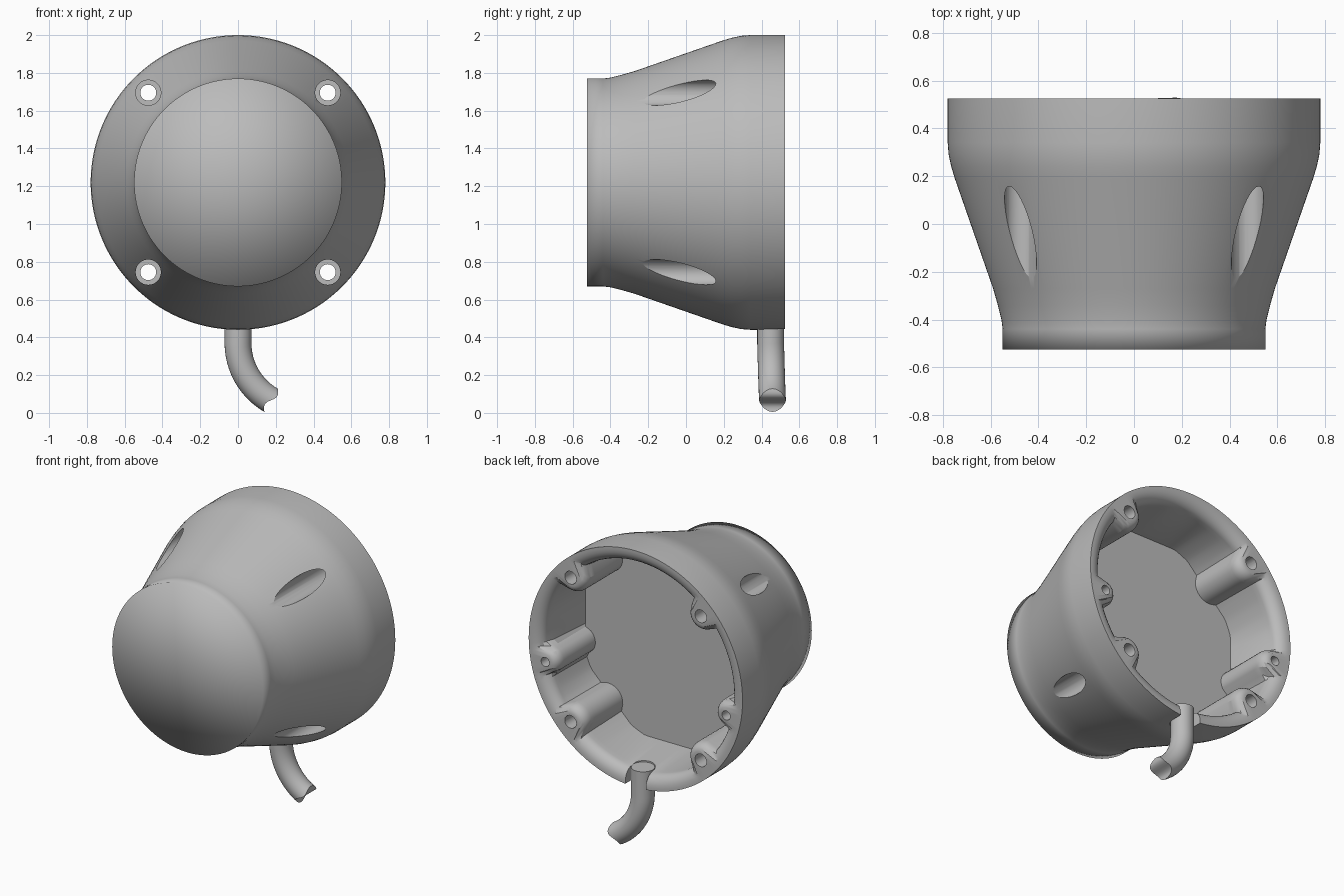
import bpy, bmesh, math
from mathutils import Vector, Matrix

if "Cube" in bpy.data.objects:
    bpy.data.objects.remove(bpy.data.objects["Cube"])

ZC = 1.22          # height of the housing axis
SEG = 192
BACK = 0.525
FLOOR = 0.13       # depth position of the cavity floor
HOLE = 0.475       # screw offset in x and z
SCREWS = [(sx * HOLE, sz * HOLE) for sx in (1, -1) for sz in (1, -1)]
SIDE_PINS = [(0.66, -0.13), (-0.66, -0.13)]

grey = bpy.data.materials.new("plain grey")
grey.use_nodes = True
grey.diffuse_color = (0.5, 0.5, 0.5, 1)
grey.node_tree.nodes["Principled BSDF"].inputs["Base Color"].default_value = (0.5, 0.5, 0.5, 1)


def add_object(name, bm):
    bmesh.ops.recalc_face_normals(bm, faces=bm.faces)
    mesh = bpy.data.meshes.new(name)
    bm.to_mesh(mesh)
    bm.free()
    mesh.materials.append(grey)
    obj = bpy.data.objects.new(name, mesh)
    bpy.context.collection.objects.link(obj)
    return obj


def smooth(obj, degrees):
    bpy.ops.object.select_all(action='DESELECT')
    obj.select_set(True)
    bpy.context.view_layer.objects.active = obj
    bpy.ops.object.shade_smooth_by_angle(angle=math.radians(degrees))


def boss_radius(theta, limit, shrink=0.0):
    """Inner wall radius where the screw bosses stand proud of the wall."""
    r = limit
    for (x, z), size in [(p, 0.105) for p in SCREWS] + [(p, 0.09) for p in SIDE_PINS]:
        dist = math.hypot(x, z)
        d = theta - math.atan2(z, x)
        inside = (size - shrink) ** 2 - (dist * math.sin(d)) ** 2
        if math.cos(d) > 0 and inside > 0:
            r = min(r, dist * math.cos(d) - math.sqrt(inside))
    return r


def flat_wall(theta, radius, apothem):
    """Eight flat walls facing the axis."""
    step = math.pi / 4
    offset = (theta + step / 2) % step - step / 2
    return min(radius, apothem / math.cos(offset))


# Housing: lathed shell, flat front, cavity with flat walls and bosses behind
shell = [(0.55, -BACK), (0.55, -0.44), (0.555, -0.40), (0.57, -0.34), (0.59, -0.27),
         (0.75, 0.19), (0.765, 0.24), (0.776, 0.29), (0.78, 0.34), (0.78, BACK)]
rings = [(y, lambda t, r=r: r) for r, y in shell]
# Rounded lip that swells around the bosses
for k in range(7):
    a = math.pi / 2 * k / 6
    out = 1 - math.sin(a)
    rings.append((0.455 + 0.07 * math.cos(a),
                  lambda t, o=out: boss_radius(t, 0.685 + 0.08 * o, 0.05 * o)))
# Cavity walls narrowing to the floor
rings += [(0.42, lambda t: boss_radius(t, flat_wall(t, 0.685, 0.67))),
          (FLOOR, lambda t: boss_radius(t, flat_wall(t, 0.675, 0.643)))]
bm = bmesh.new()
loops = []
for y, radius in rings:
    loop = []
    for i in range(SEG):
        t = math.tau * i / SEG
        r = radius(t)
        loop.append(bm.verts.new((r * math.cos(t), y, ZC + r * math.sin(t))))
    loops.append(loop)
for a, b in zip(loops, loops[1:]):
    for i in range(SEG):
        j = (i + 1) % SEG
        bm.faces.new((a[i], a[j], b[j], b[i]))
for loop, y in ((loops[0], -BACK), (loops[-1], FLOOR)):
    hub = bm.verts.new((0, y, ZC))
    for i in range(SEG):
        bm.faces.new((loop[i], loop[(i + 1) % SEG], hub))
housing = add_object("housing", bm)


def cut(target, bm):
    tool = add_object("cutter", bm)
    tool.hide_render = True
    mod = target.modifiers.new("cut", 'BOOLEAN')
    mod.operation = 'DIFFERENCE'
    mod.solver = 'EXACT'
    mod.object = tool
    bpy.context.view_layer.objects.active = target
    bpy.ops.object.modifier_apply(modifier=mod.name)
    bpy.data.objects.remove(tool)


def cut_cylinder(x, z, radius, y0, y1):
    bm = bmesh.new()
    place = Matrix.Translation((x, (y0 + y1) / 2, ZC + z)) @ Matrix.Rotation(math.pi / 2, 4, 'X')
    bmesh.ops.create_cone(bm, cap_ends=True, segments=32, radius1=radius, radius2=radius,
                          depth=y1 - y0, matrix=place)
    cut(housing, bm)


# Screw recesses and through holes, blind pin holes at the sides
for x, z in SCREWS:
    cut_cylinder(x, z, 0.067, -0.7, 0.32)
    cut_cylinder(x, z, 0.042, 0.2, 0.7)
for x, z in SIDE_PINS:
    cut_cylinder(x, z, 0.03, 0.3, 0.7)

# Open slot in the rim for the cable
bm = bmesh.new()
bmesh.ops.create_cone(bm, cap_ends=True, segments=32, radius1=0.076, radius2=0.076, depth=0.3,
                      matrix=Matrix.Translation((0, 0.452, 0.47)))
cut(housing, bm)
bm = bmesh.new()
bmesh.ops.create_cube(bm, size=1, matrix=Matrix.Translation((0, 0.55, 0.47))
                      @ Matrix.Diagonal((0.151, 0.196, 0.3, 1)))
cut(housing, bm)
smooth(housing, 24)
# Soft shading across the front rim
for edge in housing.data.edges:
    if all(housing.data.vertices[v].co.y < -BACK + 0.001 for v in edge.vertices):
        edge.use_edge_sharp = False

# Cable: straight drop, then a bend towards +x, with a wavy cut end
BEND, RAD, SIDES = 0.35, 0.071, 32
path = [(Vector((0, 0.448, 0.545)), 0.0)]
for i in range(17):
    a = math.radians(60) * i / 16
    path.append((Vector((BEND * (1 - math.cos(a)), 0.448 + 0.01 * i / 16,
                         0.37 - BEND * math.sin(a))), a))
bm = bmesh.new()
loops = []
for n, (p, a) in enumerate(path):
    across = Vector((math.cos(a), 0, math.sin(a)))
    along = Vector((math.sin(a), 0, -math.cos(a)))
    loop = []
    for i in range(SIDES):
        t = math.tau * i / SIDES
        wave = 0.018 * math.sin(math.pi * math.cos(t)) if n == len(path) - 1 else 0
        loop.append(bm.verts.new(p + RAD * (math.cos(t) * across + Vector((0, math.sin(t), 0)))
                                 + wave * along))
    loops.append(loop)
for a, b in zip(loops, loops[1:]):
    for i in range(SIDES):
        j = (i + 1) % SIDES
        bm.faces.new((a[i], a[j], b[j], b[i]))
bm.faces.new(loops[0])
# Wavy end closed with strips between opposite points of the ring
end = loops[-1]
half = SIDES // 2
bm.faces.new((end[0], end[1], end[-1]))
bm.faces.new((end[half], end[half + 1], end[half - 1]))
for i in range(1, half - 1):
    bm.faces.new((end[i], end[i + 1], end[-i - 1], end[-i]))
cable = add_object("cable", bm)
smooth(cable, 40)
